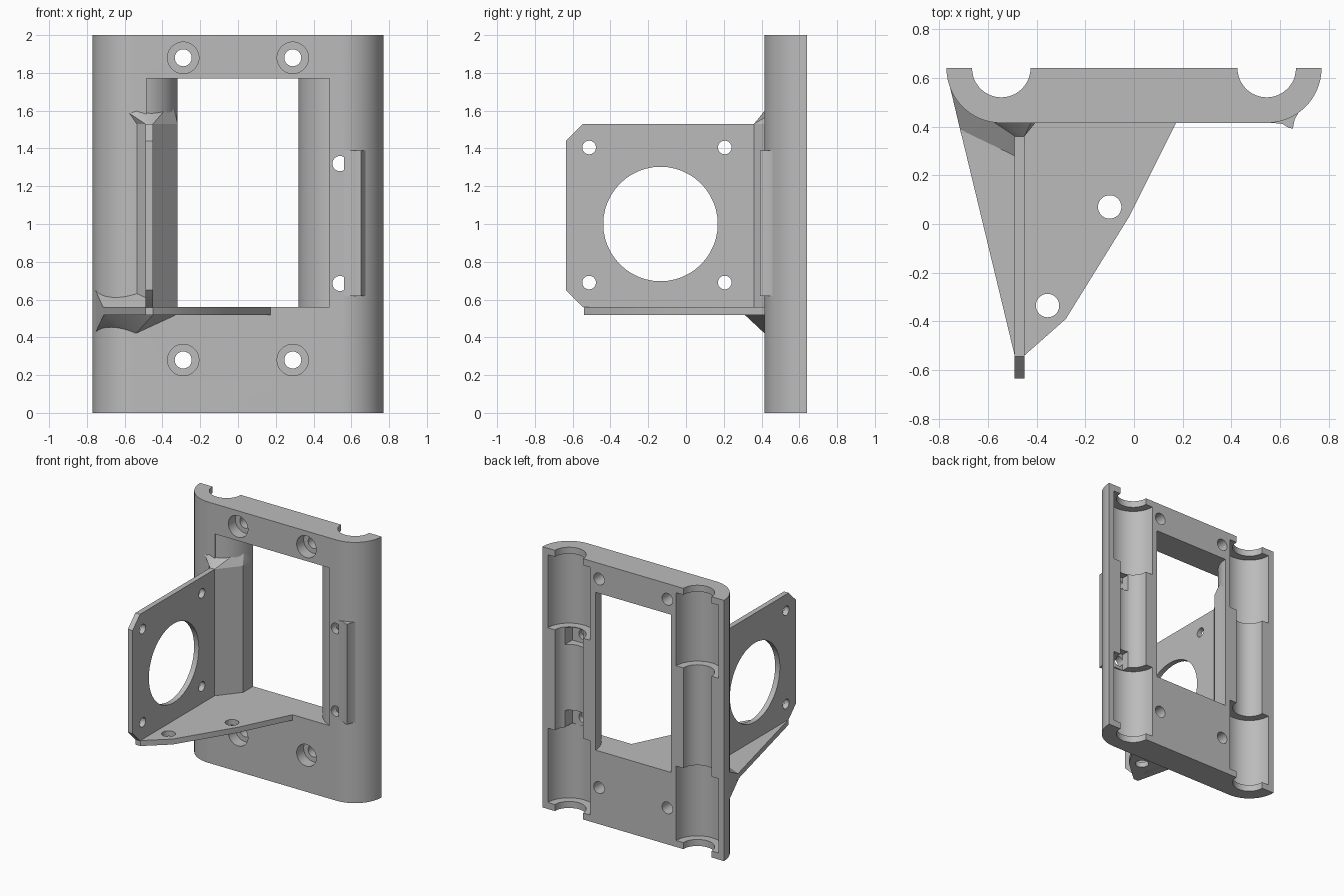
import bpy, bmesh, math
from mathutils import Vector

old = bpy.data.objects.get("Cube")
if old:
    bpy.data.objects.remove(old, do_unlink=True)

grey = bpy.data.materials.new("plain_grey")
grey.use_nodes = True
grey.diffuse_color = (0.5, 0.5, 0.5, 1)
grey.node_tree.nodes["Principled BSDF"].inputs["Base Color"].default_value = (0.5, 0.5, 0.5, 1)


def make(name, bm):
    bmesh.ops.recalc_face_normals(bm, faces=bm.faces[:])
    mesh = bpy.data.meshes.new(name)
    bm.to_mesh(mesh)
    bm.free()
    mesh.materials.append(grey)
    ob = bpy.data.objects.new(name, mesh)
    bpy.context.scene.collection.objects.link(ob)
    return ob


def prism(name, points, lo, hi, axis="z"):
    """Extrude a flat outline along z, x (outline in y, z) or y (outline in x, z)."""
    place = {"z": lambda a, b, c: (a, b, c),
             "x": lambda a, b, c: (c, a, b),
             "y": lambda a, b, c: (a, c, b)}[axis]
    bm = bmesh.new()
    face = bm.faces.new([bm.verts.new(place(a, b, lo)) for a, b in points])
    new = bmesh.ops.extrude_face_region(bm, geom=[face])["geom"]
    shift = Vector(place(0, 0, hi - lo))
    bmesh.ops.translate(bm, vec=shift, verts=[v for v in new if isinstance(v, bmesh.types.BMVert)])
    return make(name, bm)


def arc(cx, cy, r, start, end, steps=24):
    angles = [math.radians(start + (end - start) * i / steps) for i in range(steps + 1)]
    return [(cx + r * math.cos(a), cy + r * math.sin(a)) for a in angles]


def rod(a, b, r, lo, hi, axis):
    return prism("cutter", arc(a, b, r, 0, 360 - 7.5, 47), lo, hi, axis)


def box(x0, x1, y0, y1, z0, z1):
    return prism("cutter", [(x0, y0), (x1, y0), (x1, y1), (x0, y1)], z0, z1)


def hull(name, points):
    bm = bmesh.new()
    for p in points:
        bm.verts.new(p)
    result = bmesh.ops.convex_hull(bm, input=bm.verts[:])
    loose = [v for v in bm.verts if not v.link_faces]
    bmesh.ops.delete(bm, geom=loose, context="VERTS")
    return make(name, bm)


def cut(ob, cutters):
    bpy.context.view_layer.objects.active = ob
    for cutter in cutters:
        mod = ob.modifiers.new("cut", "BOOLEAN")
        mod.operation = "DIFFERENCE"
        mod.solver = "EXACT"
        mod.object = cutter
        bpy.ops.object.modifier_apply(modifier=mod.name)
        bpy.data.objects.remove(cutter, do_unlink=True)


RAIL, BACK, WALL = 0.545, 0.64, 0.225


def channel(side):
    """Stepped rod channel with two wide bearing pockets."""
    x = side * RAIL
    return [rod(x, BACK, 0.12, -0.1, 2.1, "z"),
            rod(x, BACK, 0.18, 0.05, 0.62, "z"),
            rod(x, BACK, 0.18, 1.39, 1.95, "z")]


# Carriage frame with rounded outer corners
frame = prism("carriage_frame",
              arc(-RAIL, BACK, WALL, 180, 270) + arc(RAIL, BACK, WALL, 270, 360), 0, 2)

# Window leaving round posts on both sides
opening = arc(-RAIL, BACK, WALL, 285, 362) + arc(RAIL, BACK, WALL, 178, 255)
opening += [(0.48, 0.38), (-0.48, 0.38)]
cutters = [prism("cutter", opening, 0.56, 1.77)]
cutters += channel(-1) + channel(1)

# Counterbored mounting holes
for x in (-0.29, 0.29):
    for z in (0.28, 1.88):
        cutters += [rod(x, z, 0.045, 0.3, 0.8, "y"), rod(x, z, 0.083, 0.3, 0.5, "y")]

# Clamp screw holes with nut pockets in the left rail
for z in (0.685, 1.32):
    cutters += [rod(0.54, z, 0.04, 0.3, 0.6, "y"),
                box(0.50, 0.635, 0.47, 0.58, z - 0.065, z + 0.065)]
cut(frame, cutters)

# Stop fin on the left post
fin = prism("stop_fin", [(0.56, 0.425), (0.56, 0.416), (0.61, 0.411), (0.635, 0.395),
                         (0.652, 0.392), (0.66, 0.43), (0.68, 0.465), (0.65, 0.465)], 0.62, 1.39)

# Upright motor plate
plate = prism("motor_plate", [(0.44, 0.52), (-0.43, 0.517), (-0.50, 0.53), (-0.545, 0.56),
                              (-0.635, 0.65), (-0.635, 1.44), (-0.545, 1.53), (0.44, 1.53)],
              -0.49, -0.45, "x")
holes = [rod(-0.135, 1.0, 0.303, -0.6, -0.3, "x")]
for y in (-0.513, 0.205):
    for z in (0.69, 1.405):
        holes.append(rod(y, z, 0.036, -0.6, -0.3, "x"))
cut(plate, holes)

# Triangular shelf
shelf = prism("shelf", [(-0.76, 0.58), (-0.49, -0.54), (-0.45, -0.54), (-0.28, -0.39),
                        (-0.02, 0.03), (0.175, 0.42), (-0.45, 0.42), (-0.6, 0.5)], 0.518, 0.56)
cut(shelf, channel(-1) + [rod(-0.1, 0.07, 0.048, 0.4, 0.7, "z"),
                          rod(-0.355, -0.335, 0.048, 0.4, 0.7, "z")])

# Gusset joining the motor plate to the right post
gusset = prism("plate_gusset", [(-0.49, 0.36), (-0.45, 0.36), (-0.32, 0.52), (-0.32, 0.62),
                                (-0.5, 0.62), (-0.54, 0.42)], 0.56, 1.53)
cut(gusset, channel(-1))
flare = hull("gusset_flare", [(-0.49, 0.36, 1.53), (-0.45, 0.36, 1.53), (-0.32, 0.52, 1.53),
                              (-0.32, 0.62, 1.53), (-0.54, 0.42, 1.53), (-0.54, 0.6, 1.53),
                              (-0.48, 0.395, 1.55), (-0.46, 0.395, 1.55),
                              (-0.58, 0.42, 1.59), (-0.54, 0.417, 1.6), (-0.39, 0.48, 1.6),
                              (-0.34, 0.55, 1.61), (-0.33, 0.62, 1.61)])
cut(flare, channel(-1))

# Sloped braces above and below the shelf
upper = hull("upper_brace", [(-0.71, 0.37, 0.55), (-0.47, 0.255, 0.55), (-0.47, 0.5, 0.55),
                             (-0.757, 0.57, 0.55), (-0.757, 0.57, 0.655),
                             (-0.47, 0.42, 0.655), (-0.47, 0.5, 0.655)])
cut(upper, channel(-1))
lower = hull("lower_brace", [(-0.71, 0.37, 0.52), (-0.45, 0.31, 0.52), (-0.32, 0.42, 0.52),
                             (-0.47, 0.45, 0.52), (-0.757, 0.57, 0.52), (-0.757, 0.57, 0.42),
                             (-0.54, 0.417, 0.42), (-0.54, 0.45, 0.42)])
cut(lower, channel(-1))

# Smooth the round walls, keep the corners sharp
for ob in bpy.context.scene.objects:
    ob.select_set(ob.type == "MESH")
bpy.context.view_layer.objects.active = frame
bpy.ops.object.shade_smooth_by_angle(angle=math.radians(25))
